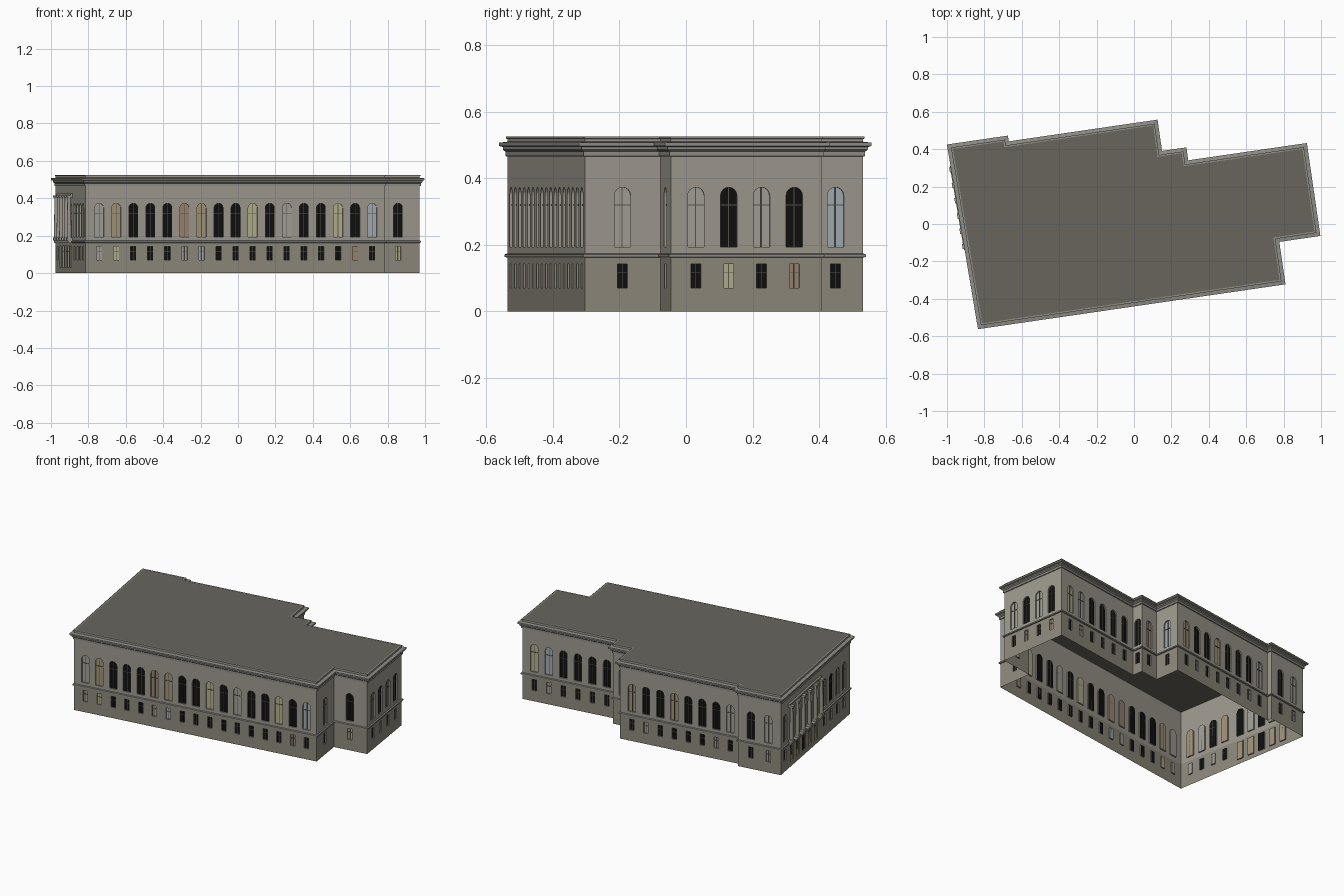
import bpy, bmesh, math
from mathutils import Vector, Matrix

if "Cube" in bpy.data.objects:
    bpy.data.objects.remove(bpy.data.objects["Cube"])

def mat(name, r, g, b):
    m = bpy.data.materials.new(name)
    m.diffuse_color = (r, g, b, 1)
    m.use_nodes = True
    m.node_tree.nodes["Principled BSDF"].inputs["Base Color"].default_value = m.diffuse_color
    return m

STONE = mat("stone", .34, .32, .27)
BASE = mat("base_stone", .27, .25, .20)
TRIM = mat("trim", .28, .27, .24)
ROOF = mat("roofing", .14, .13, .11)
BAR = mat("glazing_bar", .10, .09, .07)
PANES = {"k": mat("dark_pane", .005, .005, .005), "t": mat("tan_pane", .36, .29, .19),
         "g": mat("grey_pane", .36, .35, .31), "y": mat("yellow_pane", .45, .43, .26),
         "l": mat("blue_pane", .36, .41, .45), "b": mat("brown_pane", .32, .23, .16)}

# Footprint, laid out square and then turned by 8.3 degrees
ROT = Matrix.Rotation(math.radians(8.3), 2)
PLAN = [ROT @ Vector(p) for p in [
    (-.885, -.414), (.733, -.414), (.733, -.185), (.955, -.185), (.955, .273), (.314, .273),
    (.314, .343), (.183, .343), (.183, .512), (-.621, .512), (-.621, .543), (-.906, .543)]]
N = len(PLAN)

def normal(i):
    d = (PLAN[(i + 1) % N] - PLAN[i]).normalized()
    return Vector((d.y, -d.x))

def length(i):
    return (PLAN[(i + 1) % N] - PLAN[i]).length

def place(i, s, z, out=0):
    """Point on wall i: s along it, z up, out from its face."""
    d = (PLAN[(i + 1) % N] - PLAN[i]).normalized()
    p = PLAN[i] + d * s + normal(i) * out
    return (p.x, p.y, z)

def offset(dist):
    """Footprint grown outward with mitred corners."""
    pts = []
    for i in range(N):
        a, b = normal(i - 1 if i else N - 1), normal(i)
        pts.append(PLAN[i] + (a + b) * (dist / (1 + a.dot(b))))
    return pts

def finish(bm, name, mats):
    me = bpy.data.meshes.new(name)
    bm.to_mesh(me)
    bm.free()
    for m in mats:
        me.materials.append(m)
    ob = bpy.data.objects.new(name, me)
    bpy.context.collection.objects.link(ob)
    return ob

def rect(s, w, z0, z1):
    return [(s - w / 2, z0), (s + w / 2, z0), (s + w / 2, z1), (s - w / 2, z1)]

def arch(s, w, z0, z1):
    r = w / 2
    return [(s - r, z0), (s + r, z0)] + [
        (s + r * math.cos(math.pi * k / 8), z1 - r + r * math.sin(math.pi * k / 8)) for k in range(9)]

def box(bm, i, s, w, z0, z1, o0, o1, mi=0):
    vs = [bm.verts.new(place(i, a, b, o)) for o in (o0, o1) for a, b in rect(s, w, z0, z1)]
    for f in ((3, 2, 1, 0), (4, 5, 6, 7), (0, 1, 5, 4), (1, 2, 6, 5), (2, 3, 7, 6), (3, 0, 4, 7)):
        bm.faces.new([vs[k] for k in f]).material_index = mi

def wall_band(bm, i, z0, z1, holes, mi, depth=.008):
    """Flat wall strip with openings and their reveals."""
    edges = []
    for k, loop in enumerate([rect(length(i) / 2, length(i), z0, z1)] + holes):
        vs = [bm.verts.new(place(i, s, z)) for s, z in loop]
        ring = [bm.edges.new((vs[j - 1], vs[j])) for j in range(len(vs))]
        edges += ring
        if k:
            back = [bm.verts.new(place(i, s, z, -depth)) for s, z in loop]
            for j in range(len(vs)):
                bm.faces.new((vs[j - 1], vs[j], back[j], back[j - 1])).material_index = mi
    n = normal(i)
    res = bmesh.ops.triangle_fill(bm, use_beauty=True, edges=edges, normal=(n.x, n.y, 0))
    for f in res["geom"]:
        if isinstance(f, bmesh.types.BMFace):
            f.material_index = mi
            f.normal_update()
            if f.normal.dot((n.x, n.y, 0)) < 0:
                f.normal_flip()

def row(first, last, n):
    return [first + (last - first) * k / max(n - 1, 1) for k in range(n)]

# Window positions and pane colours, wall by wall
COLS = row(.115, .53, 6)
BAYS = [(a + b) / 2 for a, b in zip(COLS, COLS[1:])]
LAYOUT = {
    0: (row(.075, 1.55, 17), "gtkkkbtkkykgkkykl", "gykkkglkkkkkkkkbk"),
    1: ([.114], "g", "k"), 2: ([.105], "k", "y"),
    3: (row(.076, .375, 4), "gkgk", "kykb"),
    4: (row(.08, .565, 6), "ylkkkk", "kgkkkk"),
    5: ([.035], "k", "k"), 6: ([.065], "t", "k"), 7: ([.085], "l", "k"),
    8: (row(.08, .735, 8), "tkktkkkg", "kgkkkkgk"),
    10: ([.085, .2], "kg", "kg"),
    11: ([.06] + BAYS + row(.61, .88, 4), "gktkgktkgt", "kttkttkgkg")}

walls, panes = bmesh.new(), bmesh.new()
bars = bmesh.new()
keys = list(PANES)
for i in range(N):
    ss, top, low = LAYOUT.get(i, ([], "", ""))
    up = [arch(s, .05, .193, .373) for s in ss]
    dn = [rect(s, .045, .03, .145) if i == 11 and s in BAYS else rect(s, .03, .07, .142) for s in ss]
    wall_band(walls, i, 0, .166, dn, 1)
    wall_band(walls, i, .166, .525, up, 0)
    for loop, c in list(zip(up, top)) + list(zip(dn, low)):
        f = panes.faces.new([panes.verts.new(place(i, s, z, -.008)) for s, z in loop])
        f.material_index = keys.index(c)
    for s in ss:
        box(bars, i, s, .003, .193, .373, -.008, -.005)
        box(bars, i, s, .05, .318, .321, -.008, -.005)
        box(bars, i, s, .002, .07, .142, -.008, -.005)
        box(bars, i, s, .03, .116, .118, -.008, -.005)
finish(walls, "walls", [STONE, BASE])
finish(panes, "window_panes", list(PANES.values()))
finish(bars, "glazing_bars", [BAR])

# Mouldings swept round the footprint
def moulding(name, profile):
    bm = bmesh.new()
    rings = [[bm.verts.new((p.x, p.y, z)) for p in offset(d)] for d, z in profile]
    for a, b in zip(rings, rings[1:]):
        for j in range(N):
            k = (j + 1) % N
            bm.faces.new((a[j], a[k], b[k], b[j]))
    finish(bm, name, [TRIM])

moulding("cornice", [(0, .465), (.005, .467), (.005, .48), (.012, .486), (.012, .494),
                     (.022, .497), (.022, .507), (0, .51)])
moulding("belt_course", [(0, .162), (.007, .163), (.007, .171), (0, .174)])
moulding("parapet_rim", [(0, .518), (.003, .519), (.003, .525), (-.006, .525)])

# Roof
bm = bmesh.new()
bm.faces.new([bm.verts.new((p.x, p.y, .524)) for p in offset(-.005)])
finish(bm, "roof", [ROOF])

# Balcony, columns and entablature on the left side
bm = bmesh.new()
mid, span = (COLS[0] + COLS[-1]) / 2, COLS[-1] - COLS[0]
box(bm, 11, mid, span + .04, .162, .174, 0, .026)
box(bm, 11, mid, span + .03, .415, .425, 0, .012)
for s in COLS:
    box(bm, 11, s, .028, .174, .19, .001, .031)
    box(bm, 11, s, .028, .403, .415, .001, .031)
    bmesh.ops.create_cone(bm, cap_ends=False, segments=16, radius1=.012, radius2=.010, depth=.213,
                          matrix=Matrix.Translation(place(11, s, .2965, .016)))
portico = finish(bm, "portico", [STONE])
bpy.context.view_layer.objects.active = portico
portico.select_set(True)
bpy.ops.object.shade_smooth_by_angle()
